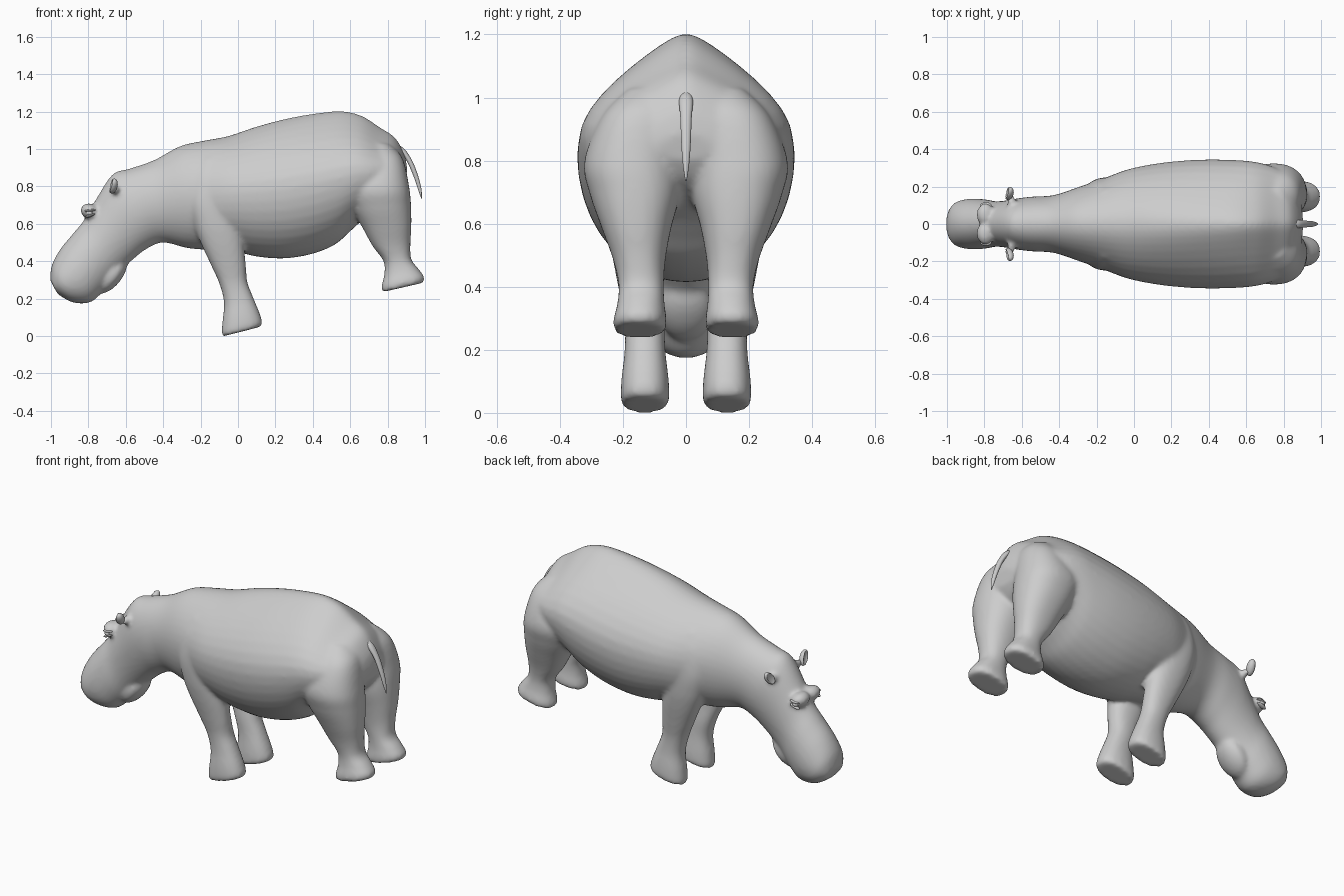
import bpy, bmesh, math
from mathutils import Matrix, Vector

cube = bpy.data.objects.get("Cube")
if cube:
    bpy.data.objects.remove(cube, do_unlink=True)

grey = bpy.data.materials.new("plain grey hide")
grey.use_nodes = True
tone = (0.61, 0.61, 0.61, 1)
grey.diffuse_color = tone
grey.node_tree.nodes["Principled BSDF"].inputs["Base Color"].default_value = tone

SIDES = 40
STEPS = 6


def spline(rows):
    """Pass a smooth curve through every column of the stations."""
    result = []
    for i in range(len(rows) - 1):
        before, start = rows[max(i - 1, 0)], rows[i]
        end, after = rows[i + 1], rows[min(i + 2, len(rows) - 1)]
        for k in range(STEPS):
            t = k / STEPS
            result.append([
                b + t / 2 * (c - a + t * (2 * a - 5 * b + 4 * c - d + t * (3 * (b - c) + d - a)))
                for a, b, c, d in zip(before, start, end, after)])
    return result + [rows[-1]]


def loft(bm, rows, side=1, pinch=0, power=1):
    """Stations: x and z of one edge, x and z of the opposite edge, centre y, half width.
    Pinch narrows the upper edge, growing from the neck back to the rump.
    A power under one makes the section squarer."""
    rings = []
    for x1, z1, x2, z2, y, w in spline(rows):
        a, b = Vector((x1, 0, z1)), Vector((x2, 0, z2))
        mid, half = (a + b) / 2, (a - b) / 2
        amount = pinch * min(max(mid.x + .5, 0), 1.1)
        ring = []
        for k in range(SIDES):
            c, s = math.cos(math.tau * k / SIDES), math.sin(math.tau * k / SIDES)
            c = math.copysign(abs(c) ** power, c)
            s = math.copysign(abs(s) ** power, s)
            narrow = 1 - amount * max(c, 0) ** 2
            ring.append(bm.verts.new(mid + half * c + Vector((0, side * (y + w * s * narrow), 0))))
        rings.append(ring)
    for r, q in zip(rings, rings[1:]):
        for k in range(SIDES):
            n = (k + 1) % SIDES
            bm.faces.new((r[k], r[n], q[n], q[k]))
    bm.faces.new(rings[0][::-1])
    bm.faces.new(rings[-1])


def ellipsoid(bm, centre, radii, tilt=0):
    place = (Matrix.Translation(centre) @ Matrix.Rotation(tilt, 4, 'Y')
             @ Matrix.Diagonal((*radii, 1)))
    bmesh.ops.create_uvsphere(bm, u_segments=24, v_segments=16, radius=1, matrix=place)


def finish(bm, name):
    bmesh.ops.recalc_face_normals(bm, faces=bm.faces)
    mesh = bpy.data.meshes.new(name)
    bm.to_mesh(mesh)
    bm.free()
    mesh.materials.append(grey)
    mesh.shade_smooth()
    obj = bpy.data.objects.new(name, mesh)
    bpy.context.collection.objects.link(obj)
    return obj


# Trunk and head, from muzzle to rump: back edge, belly edge, width
spine = [
    (-1.005, .30, -.965, .225, 0, .075),
    (-.995, .38, -.885, .18, 0, .12),
    (-.95, .465, -.79, .18, 0, .135),
    (-.88, .55, -.725, .235, 0, .132),
    (-.82, .625, -.67, .30, 0, .122),
    (-.76, .73, -.62, .355, 0, .125),
    (-.67, .865, -.56, .41, 0, .138),
    (-.58, .895, -.49, .465, 0, .147),
    (-.45, .94, -.40, .50, 0, .155),
    (-.31, 1.015, -.27, .47, 0, .20),
    (-.18, 1.045, -.15, .46, 0, .243),
    (-.05, 1.07, -.03, .455, 0, .29),
    (.10, 1.12, .10, .425, 0, .32),
    (.25, 1.16, .25, .415, 0, .338),
    (.40, 1.188, .40, .44, 0, .345),
    (.55, 1.202, .52, .49, 0, .342),
    (.66, 1.178, .60, .56, 0, .335),
    (.76, 1.115, .68, .63, 0, .315),
    (.84, 1.06, .78, .69, 0, .27),
    (.89, .97, .85, .74, 0, .19),
    (.905, .89, .89, .80, 0, .09),
]

# Legs: front edge, rear edge, centre, half width
front_leg = [
    (-.20, .95, -.05, .95, .12, .06),
    (-.245, .85, -.01, .85, .15, .08),
    (-.262, .72, -.01, .72, .162, .087),
    (-.238, .60, .015, .60, .162, .085),
    (-.20, .50, .03, .50, .158, .076),
    (-.145, .38, .042, .38, .145, .066),
    (-.10, .28, .05, .29, .132, .063),
    (-.075, .18, .08, .21, .13, .065),
    (-.083, .08, .113, .13, .13, .075),
    (-.088, .02, .13, .075, .13, .077),
    (-.082, -.002, .122, .05, .13, .071),
]
hind_leg = [
    (.69, 1.03, .81, 1.03, .09, .09),
    (.62, .92, .88, .95, .14, .13),
    (.575, .79, .915, .80, .168, .155),
    (.61, .68, .925, .70, .162, .142),
    (.665, .58, .927, .59, .157, .11),
    (.72, .48, .922, .49, .148, .083),
    (.778, .40, .927, .41, .142, .072),
    (.782, .33, .965, .36, .143, .075),
    (.767, .265, .996, .315, .146, .085),
    (.772, .235, .99, .285, .146, .08),
]

bm = bmesh.new()
loft(bm, spine, pinch=.55)
# Lower jaw tucked behind the upper lip
ellipsoid(bm, (-.675, 0, .325), (.055, .088, .115), tilt=math.radians(38))
for side in (1, -1):
    loft(bm, front_leg, side, power=.88)
    loft(bm, hind_leg, side, power=.88)
    # Brow ridge and ear root
    ellipsoid(bm, (-.793, side * .05, .667), (.05, .064, .042), tilt=.4)
    ellipsoid(bm, (-.655, side * .115, .78), (.022, .045, .025))
body = finish(bm, "body")

# Fuse the overlapping parts into one soft skin
fuse = body.modifiers.new("fuse", 'REMESH')
fuse.mode = 'VOXEL'
fuse.voxel_size = .011
fuse.use_smooth_shade = True
soften = body.modifiers.new("soften", 'SMOOTH')
soften.factor = .5
soften.iterations = 10

# Tail hanging from the rump
bm = bmesh.new()
loft(bm, [
    (.83, 1.03, .83, .99, 0, .015),
    (.885, 1.005, .87, .975, 0, .022),
    (.93, .94, .905, .93, 0, .018),
    (.962, .86, .94, .85, 0, .015),
    (.98, .79, .962, .785, 0, .01),
    (.984, .735, .98, .735, 0, .002),
])
finish(bm, "tail")

for side, label in ((1, "right"), (-1, "left")):
    # Cupped ear: the forward half of the shell is pushed back inside
    bm = bmesh.new()
    ellipsoid(bm, (0, 0, 0), (.024, .026, .046))
    for v in bm.verts:
        if v.co.x < -.012:
            v.co.x = -.018 - v.co.x * .6
    bmesh.ops.transform(bm, verts=bm.verts, matrix=(
        Matrix.Translation((-.668, side * .163, .802))
        @ Matrix.Rotation(-side * .65, 4, 'X') @ Matrix.Rotation(.2, 4, 'Y')))
    finish(bm, label + "_ear")

    # Eyeball with upper and lower lids
    bm = bmesh.new()
    ellipsoid(bm, (-.795, side * .1, .657), (.018, .015, .013))
    finish(bm, label + "_eye")
    bm = bmesh.new()
    for height, tilt in ((.671, -.1), (.643, -.35)):
        ellipsoid(bm, (-.792, side * .1, height), (.03, .016, .007), tilt)
    finish(bm, label + "_eyelids")
